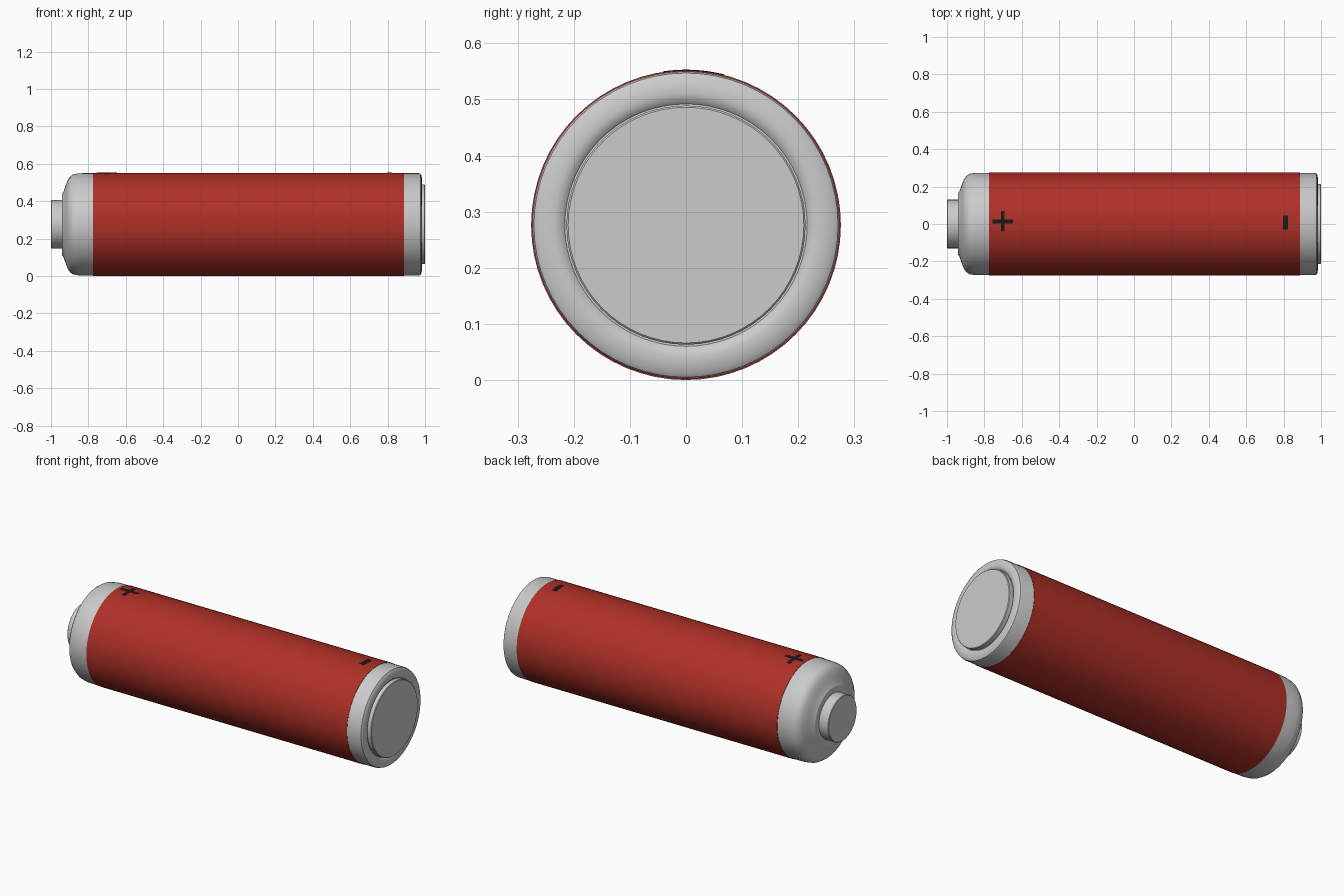
import bpy, bmesh, math

if "Cube" in bpy.data.objects:
    bpy.data.objects.remove(bpy.data.objects["Cube"])

AXIS_Z = 0.276
SIDES = 64


def material(name, color):
    m = bpy.data.materials.new(name)
    m.diffuse_color = color
    m.use_nodes = True
    m.node_tree.nodes["Principled BSDF"].inputs["Base Color"].default_value = m.diffuse_color
    return m


def finish(bm, name, mat=None):
    bmesh.ops.recalc_face_normals(bm, faces=bm.faces)
    me = bpy.data.meshes.new(name)
    bm.to_mesh(me)
    bm.free()
    ob = bpy.data.objects.new(name, me)
    bpy.context.collection.objects.link(ob)
    if mat:
        me.materials.append(mat)
    bpy.ops.object.select_all(action='DESELECT')
    ob.select_set(True)
    bpy.context.view_layer.objects.active = ob
    bpy.ops.object.shade_smooth_by_angle(angle=math.radians(30))
    return ob


def lathe(name, profile, mat=None, closed=False):
    """Revolve (x, radius) points around the long axis."""
    bm = bmesh.new()
    rings = []
    for x, r in profile:
        rings.append([bm.verts.new((x, r * math.sin(a), AXIS_Z + r * math.cos(a)))
                      for a in (2 * math.pi * i / SIDES for i in range(SIDES))])
    pairs = list(zip(rings, rings[1:]))
    if closed:
        pairs.append((rings[-1], rings[0]))
    else:
        bm.faces.new(rings[0])
        bm.faces.new(rings[-1])
    for a, b in pairs:
        for i in range(SIDES):
            j = (i + 1) % SIDES
            bm.faces.new((a[i], a[j], b[j], b[i]))
    return finish(bm, name, mat)


def wrapped_mark(name, bars, mat, r=0.277, steps=8):
    """Thin bars (x0, x1, y0, y1) bent over the top of the sleeve."""
    bm = bmesh.new()
    for x0, x1, y0, y1 in bars:
        rows = []
        for i in range(steps + 1):
            y = y0 + (y1 - y0) * i / steps
            z = AXIS_Z + math.sqrt(r * r - y * y)
            rows.append([bm.verts.new((x, y, z + d))
                         for x, d in ((x0, 0), (x1, 0), (x1, -0.006), (x0, -0.006))])
        for a, b in zip(rows, rows[1:]):
            for k in range(4):
                n = (k + 1) % 4
                bm.faces.new((a[k], a[n], b[n], b[k]))
        bm.faces.new(rows[0])
        bm.faces.new(rows[-1])
    return finish(bm, name, mat)


red = material("red_wrap", (0.43, 0.03, 0.02, 1))
black = material("black_print", (0.01, 0.01, 0.01, 1))

# Metal can with rounded shoulder and recessed ring at the flat end
lathe("metal_can", [
    (-0.94, 0.165), (-0.932, 0.178), (-0.921, 0.21), (-0.91, 0.238),
    (-0.897, 0.257), (-0.88, 0.268), (-0.85, 0.273), (-0.80, 0.274),
    (0.965, 0.274), (0.975, 0.271), (0.981, 0.262), (0.985, 0.235),
    (0.981, 0.222), (0.975, 0.216)])

# Positive nub and negative end plate
lathe("positive_terminal", [(-1.0, 0.127), (-0.997, 0.13), (-0.93, 0.13)])
lathe("negative_terminal", [(0.96, 0.213), (0.997, 0.213), (1.0, 0.21)])

# Coloured sleeve
lathe("sleeve", [(-0.775, 0.272), (-0.775, 0.276), (0.888, 0.276), (0.888, 0.272)],
      red, closed=True)

# Polarity marks on top
wrapped_mark("plus_mark", [(-0.757, -0.647, 0.004, 0.024),
                           (-0.712, -0.692, -0.041, 0.004),
                           (-0.712, -0.692, 0.024, 0.069)], black)
wrapped_mark("minus_mark", [(0.797, 0.824, -0.03, 0.045)], black)
